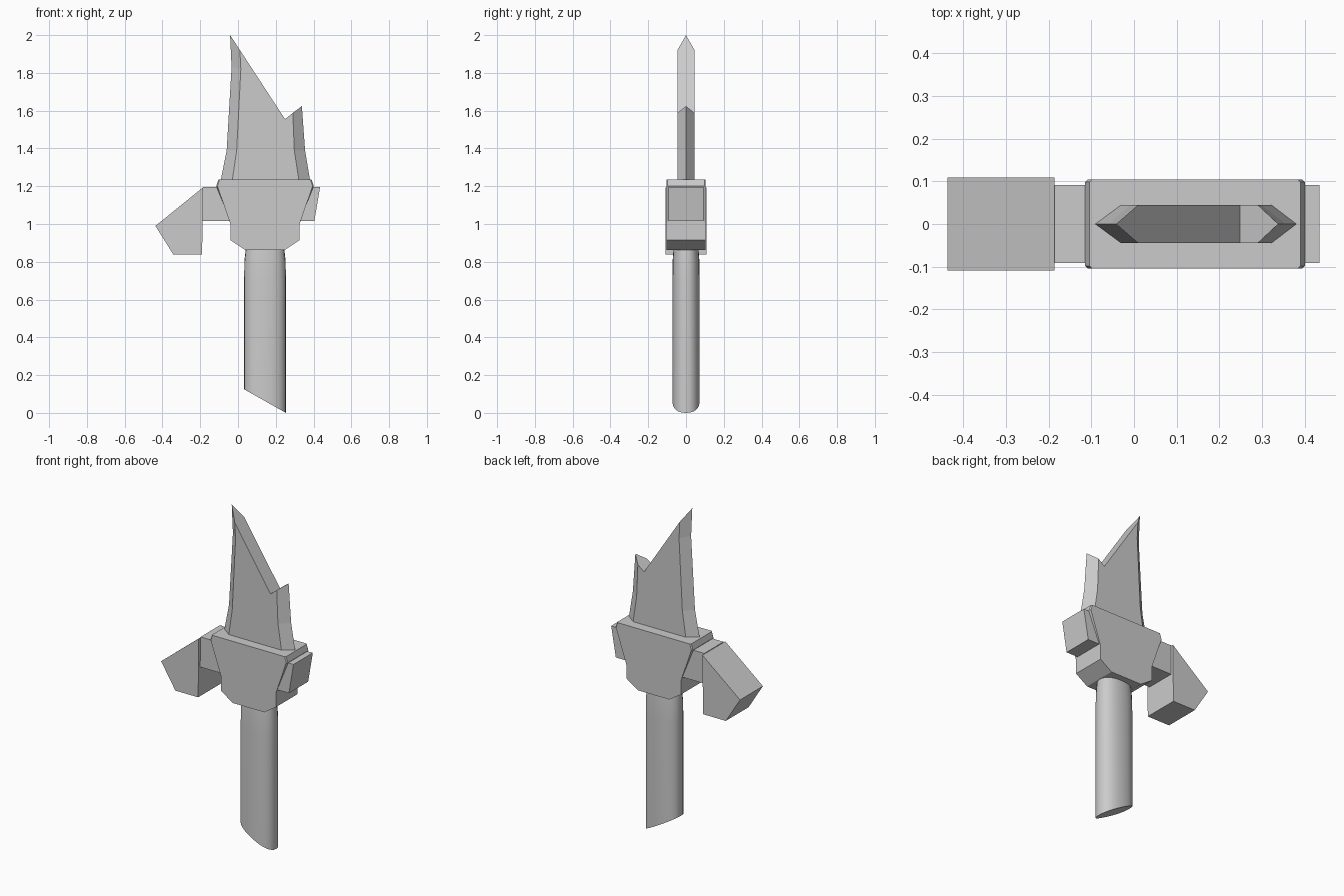
import bpy, bmesh, math

if "Cube" in bpy.data.objects:
    bpy.data.objects.remove(bpy.data.objects["Cube"])


def finish(name, bm):
    bmesh.ops.recalc_face_normals(bm, faces=bm.faces)
    mesh = bpy.data.meshes.new(name)
    bm.to_mesh(mesh)
    bm.free()
    obj = bpy.data.objects.new(name, mesh)
    bpy.context.collection.objects.link(obj)
    return obj


def prism(name, outline, half_depth, bevel=None):
    """Extrude an (x, z) outline symmetrically along y; bevel(edge) picks edges to soften."""
    bm = bmesh.new()
    front, back = ([bm.verts.new((x, y, z)) for x, z in outline]
                   for y in (-half_depth, half_depth))
    bm.faces.new(front)
    bm.faces.new(back[::-1])
    n = len(outline)
    for i in range(n):
        j = (i + 1) % n
        bm.faces.new((front[i], back[i], back[j], front[j]))
    if bevel:
        bmesh.ops.bevel(bm, geom=[e for e in bm.edges if bevel(e)], offset=0.006,
                        segments=1, affect='EDGES')
    return finish(name, bm)


# Broken blade: flat cheeks with a sharp wedge along both edges
def make_blade():
    left_edge = [(-0.042, 2.0), (-0.034, 1.83), (-0.06, 1.39), (-0.091, 1.233)]
    left_flat = [(0.01, 1.921), (0.015, 1.82), (-0.007, 1.39), (-0.03, 1.233)]
    right_edge = [(0.338, 1.624), (0.355, 1.39), (0.381, 1.233)]
    right_flat = [(0.29, 1.588), (0.298, 1.39), (0.322, 1.233)]
    notch = [(0.249, 1.555)]
    t = 0.045
    bm = bmesh.new()

    def row(points, y):
        return [bm.verts.new((x, y, z)) for x, z in points]

    le, re = row(left_edge, 0), row(right_edge, 0)
    sides = []
    for y in (-t, t):
        lf, rf, nt = row(left_flat, y), row(right_flat, y), row(notch, y)
        bm.faces.new(lf + rf[::-1] + nt)
        for edge, flat in ((le, lf), (re, rf)):
            for i in range(len(edge) - 1):
                bm.faces.new((edge[i], edge[i + 1], flat[i + 1], flat[i]))
        sides.append((lf, rf, nt[0]))
    (lf, rf, n), (lb, rb, m) = sides
    bm.faces.new((le[0], lf[0], n, m, lb[0]))
    bm.faces.new((re[0], rf[0], n, m, rb[0]))
    bm.faces.new((le[-1], lf[-1], rf[-1], re[-1], rb[-1], lb[-1]))
    return finish("blade", bm)


make_blade()

# Tapered guard body, mirrored about its own centre line
cx = 0.143
half = [(0.105, 0.863), (0.183, 0.915), (0.183, 1.015), (0.258, 1.20), (0.247, 1.235)]
outline = [(cx + x, z) for x, z in half] + [(cx - x, z) for x, z in half[::-1]]
prism("guard_body", outline, 0.104,
      lambda e: all(v.co.z > 1.0 for v in e.verts)
      and abs(e.verts[0].co.y - e.verts[1].co.y) < 1e-4
      and abs(e.verts[0].co.z - e.verts[1].co.z) > 0.01)

# Crossbar running through the guard
prism("crossbar", [(-0.2, 1.015), (0.404, 1.015), (0.435, 1.197), (-0.186, 1.197)], 0.092)

# Angular end block
prism("end_block", [(-0.186, 1.193), (-0.437, 0.99), (-0.342, 0.838), (-0.19, 0.838)], 0.109)


# Oval grip with slanted lower end and a small tapered collar on top
def make_grip():
    rx, ry, sides, power = 0.111, 0.072, 24, 2 / 2.3
    bm = bmesh.new()
    rings = []
    for z, s in ((None, 1.0), (0.70, 1.0), (0.81, 0.98), (0.866, 0.92)):
        ring = []
        for i in range(sides):
            a = 2 * math.pi * i / sides
            c, d = math.cos(a), math.sin(a)
            x = math.copysign(abs(c) ** power, c) * rx * s
            y = math.copysign(abs(d) ** power, d) * ry * s
            ring.append(bm.verts.new((cx + x, y, 0.0625 - x * 0.0625 / rx if z is None else z)))
        rings.append(ring)
    for a, b in zip(rings, rings[1:]):
        for i in range(sides):
            j = (i + 1) % sides
            bm.faces.new((a[i], a[j], b[j], b[i]))
    bm.faces.new(rings[0][::-1])
    bm.faces.new(rings[-1])
    return finish("grip", bm)


grip = make_grip()
bpy.ops.object.select_all(action='DESELECT')
grip.select_set(True)
bpy.context.view_layer.objects.active = grip
bpy.ops.object.shade_smooth_by_angle(angle=math.radians(35))
